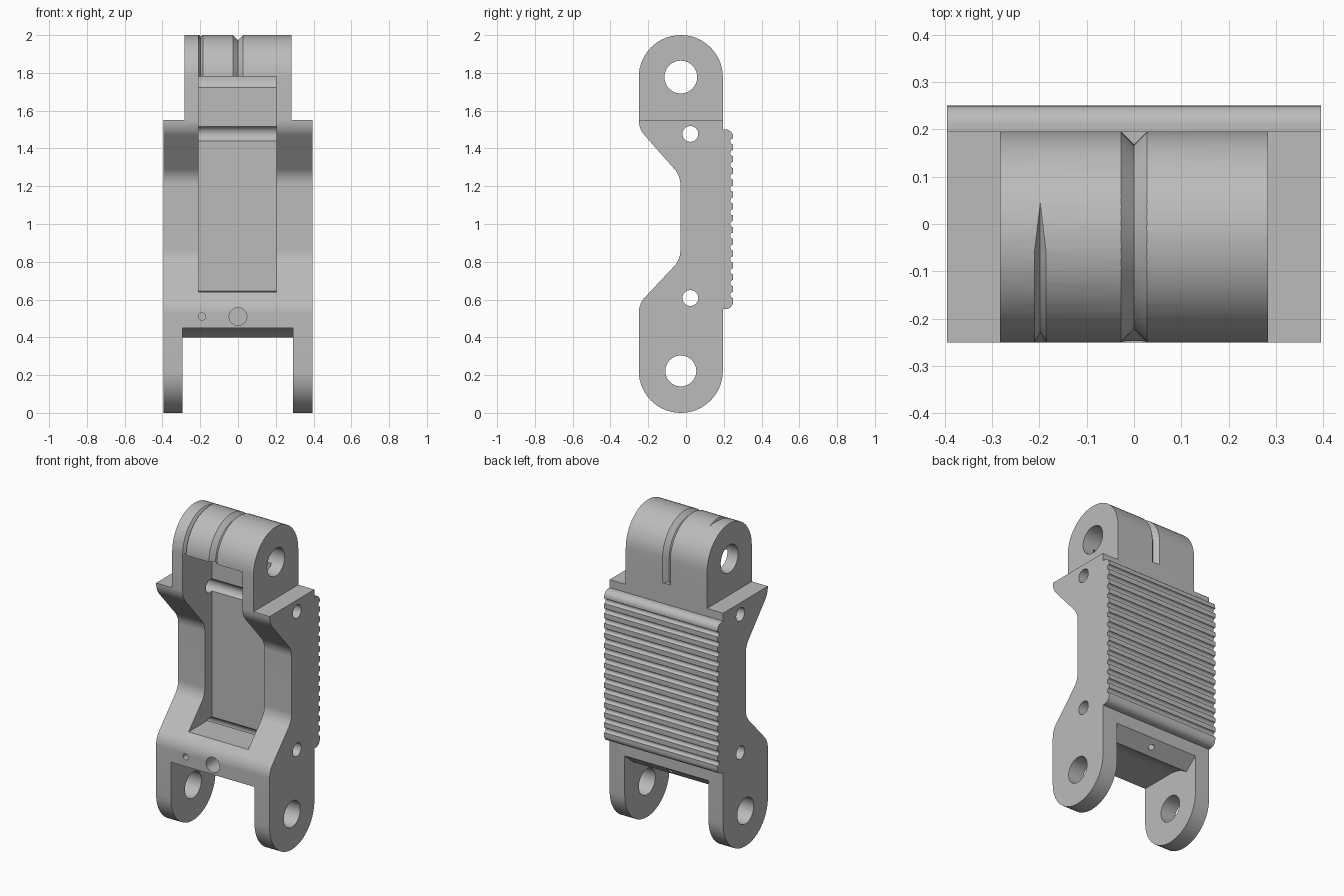
import bpy
import bmesh
from math import cos, sin, tan, pi, radians
from mathutils import Vector, Matrix

if "Cube" in bpy.data.objects:
    bpy.data.objects.remove(bpy.data.objects["Cube"])

grey = bpy.data.materials.new("plain_grey")
grey.use_nodes = True
grey.diffuse_color = (0.5, 0.5, 0.5, 1)
grey.node_tree.nodes["Principled BSDF"].inputs["Base Color"].default_value = (0.5, 0.5, 0.5, 1)

PIN_Y, LOW_Z, HIGH_Z, LOBE_R = -0.0275, 0.222, 1.778, 0.222


def make(name, bm):
    bmesh.ops.recalc_face_normals(bm, faces=bm.faces)
    mesh = bpy.data.meshes.new(name)
    bm.to_mesh(mesh)
    bm.free()
    mesh.materials.append(grey)
    ob = bpy.data.objects.new(name, mesh)
    bpy.context.collection.objects.link(ob)
    return ob


def loft(name, sections):
    """Skin matching closed sections and cap both ends."""
    bm = bmesh.new()
    rings = [[bm.verts.new(p) for p in s] for s in sections]
    n = len(rings[0])
    for a, b in zip(rings, rings[1:]):
        for i in range(n):
            j = (i + 1) % n
            bm.faces.new((a[i], a[j], b[j], b[i]))
    bm.faces.new(rings[0])
    bm.faces.new(rings[-1])
    return make(name, bm)


def prism(name, profile, x0, x1):
    """Extrude a (y, z) profile across x."""
    return loft(name, [[(x, y, z) for y, z in profile] for x in (x0, x1)])


def arc(y, z, r, a0, a1, n):
    angles = [radians(a0 + (a1 - a0) * i / n) for i in range(n + 1)]
    return [(y + r * cos(a), z + r * sin(a)) for a in angles]


def rounded(corners, n=10):
    """Turn (y, z, radius) corners into a filleted outline."""
    out = []
    for i, (y, z, r) in enumerate(corners):
        p = Vector((y, z))
        if not r:
            out.append((y, z))
            continue
        u = (Vector(corners[i - 1][:2]) - p).normalized()
        v = (Vector(corners[(i + 1) % len(corners)][:2]) - p).normalized()
        half = u.angle(v) / 2
        c = p + (u + v).normalized() * (r / sin(half))
        a, b = p + u * (r / tan(half)) - c, p + v * (r / tan(half)) - c
        turn = a.angle(b)
        for k in range(n + 1):
            t = k / n
            q = c + (a * sin((1 - t) * turn) + b * sin(t * turn)) / sin(turn)
            out.append((q.x, q.y))
    return out


def cut(target, cutter):
    mod = target.modifiers.new("cut", 'BOOLEAN')
    mod.operation, mod.solver, mod.object = 'DIFFERENCE', 'EXACT', cutter
    bpy.context.view_layer.objects.active = target
    bpy.ops.object.modifier_apply(modifier=mod.name)
    bpy.data.objects.remove(cutter)


def drill(name, r, start, end):
    """Round cutter between two points."""
    a, b = Vector(start), Vector(end)
    bm = bmesh.new()
    turn = (b - a).to_track_quat('Z', 'Y').to_matrix().to_4x4()
    bmesh.ops.create_cone(bm, cap_ends=True, segments=32, radius1=r, radius2=r,
                          depth=(b - a).length,
                          matrix=Matrix.Translation((a + b) / 2) @ turn)
    return make(name, bm)


def groove(name, x, slope, path):
    """V-shaped cutter; path holds (y, z, outward y, outward z, depth)."""
    lift = 0.02
    return loft(name, [[(x, y - d * ny, z - d * nz)] +
                       [(x + s * slope * (d + lift), y + lift * ny, z + lift * nz)
                        for s in (-1, 1)]
                       for y, z, ny, nz, d in path])


# Main body: side outline with rounded ends and a recessed front
body = prism("link_body", rounded([
    (-0.25, 0, LOBE_R), (0.195, 0, LOBE_R), (0.195, 2, LOBE_R), (-0.25, 2, LOBE_R),
    (-0.25, 1.505, 0.12), (-0.03, 1.255, 0.12),
    (-0.03, 0.811, 0.12), (-0.25, 0.5775, 0.12)], 14), -0.395, 0.395)

# Narrow upper knuckle
for side in (-1, 1):
    cut(body, prism("shoulder_cutter", [(-0.4, 1.55), (0.4, 1.55), (0.4, 2.2), (-0.4, 2.2)],
                    side * 0.283, side * 0.6))

# Fork slot with hollow ceiling and slanted rear edge
cut(body, prism("fork_cutter", [(-0.4, -0.1), (0.3, -0.1), (0.3, 0.56)]
                + arc(PIN_Y, LOW_Z, 0.228, 51.5, 90, 10) + [(-0.4, 0.45)], -0.293, 0.29))

# Deep front pocket
cut(body, prism("pocket_cutter", [(-0.4, 0.64), (0.04, 0.64), (0.04, 1.78), (-0.4, 1.78)],
                -0.21, 0.205))

# Cross holes: hinge pins and small pins
for y, z, r in ((PIN_Y, LOW_Z, 0.082), (PIN_Y, HIGH_Z, 0.087),
                (0.023, 0.608, 0.042), (0.023, 1.477, 0.042)):
    cut(body, drill("pin_cutter", r, (-0.6, y, z), (0.6, y, z)))

# Blind holes in the front bar and behind the fork ceiling
cut(body, drill("front_hole_cutter", 0.047, (0, -0.4, 0.51), (0, -0.08, 0.51)))
cut(body, drill("small_hole_cutter", 0.019, (-0.19, -0.4, 0.51), (-0.19, -0.15, 0.51)))
cut(body, drill("rear_hole_cutter", 0.018, (0, 0.2, 0.385), (0, 0.1, 0.5)))

# Centre groove over the knuckle, ending low on its back
over = [(y, z, (y - PIN_Y) / LOBE_R, (z - HIGH_Z) / LOBE_R, 0.027)
        for y, z in arc(PIN_Y, HIGH_Z, LOBE_R, 0, 180, 32)]
cut(body, groove("centre_groove_cutter", 0, 1, [(0.195, 1.63, 1, 0, 0.027)] + over
                 + [(-0.25, 1.7, -1, 0, 0.027)]))

# Thin side groove that fades out past the top
fade = []
for i, (y, z) in enumerate(arc(PIN_Y, HIGH_Z, LOBE_R, 70, 180, 24)):
    fade.append((y, z, (y - PIN_Y) / LOBE_R, (z - HIGH_Z) / LOBE_R,
                 min(0.02, 0.0035 * i - 0.001)))
cut(body, groove("side_groove_cutter", -0.198, 0.6, fade + [(-0.25, 1.7, -1, 0, 0.02)]))

# Ribbed grip plate on the back
outline = [(0.18, 0.55)] + arc(0.21, 0.59, 0.04, -90, 0, 8)
for i in range(14):
    outline += arc(0.25, 0.625 + i * 0.0625, 0.016, -90, -270, 8)
outline += arc(0.21, 1.46, 0.04, 0, 90, 8) + [(0.18, 1.5)]
grip = prism("ribbed_grip", outline, -0.395, 0.395)

# Smooth curved surfaces, keep edges crisp
for ob in (body, grip):
    bpy.ops.object.select_all(action='DESELECT')
    ob.select_set(True)
    bpy.context.view_layer.objects.active = ob
    bpy.ops.object.shade_smooth_by_angle(angle=radians(30))
